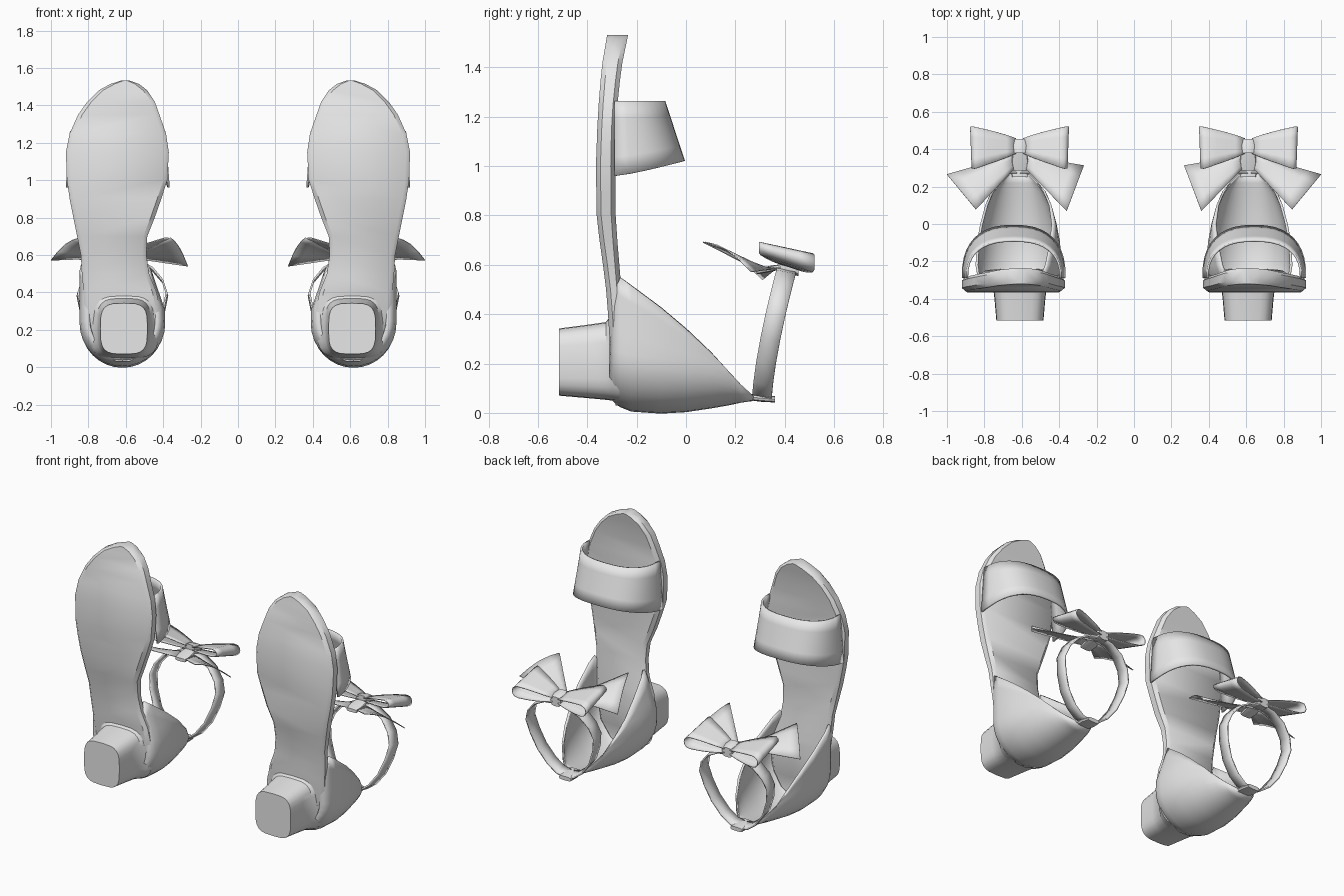
import bpy, bmesh, math
from mathutils import Vector

if "Cube" in bpy.data.objects:
    bpy.data.objects.remove(bpy.data.objects["Cube"])

grey = bpy.data.materials.new("light_grey")
grey.diffuse_color = (0.8, 0.8, 0.8, 1)
grey.use_nodes = True
grey.node_tree.nodes["Principled BSDF"].inputs["Base Color"].default_value = grey.diffuse_color


def interp(table, t):
    """Linear lookup of a row (key, values...) by its first column."""
    if t <= table[0][0]:
        return table[0][1:]
    for a, b in zip(table, table[1:]):
        if t <= b[0]:
            f = (t - a[0]) / (b[0] - a[0])
            return tuple(p + (q - p) * f for p, q in zip(a[1:], b[1:]))
    return table[-1][1:]


def loft(name, rows, closed=False, caps=False, thick=0.0, angle=40):
    """Skin rows of points, optionally thicken, then mirror to make the pair."""
    bm = bmesh.new()
    vs = [[bm.verts.new(p) for p in r] for r in rows]
    n = len(rows[0])
    for a, b in zip(vs, vs[1:]):
        for i in range(n if closed else n - 1):
            j = (i + 1) % n
            bm.faces.new((a[i], a[j], b[j], b[i]))
    if caps:
        bm.faces.new(vs[0])
        bm.faces.new(vs[-1])
    bmesh.ops.recalc_face_normals(bm, faces=bm.faces)
    me = bpy.data.meshes.new(name)
    bm.to_mesh(me)
    bm.free()
    me.materials.append(grey)
    ob = bpy.data.objects.new(name, me)
    bpy.context.collection.objects.link(ob)
    bpy.ops.object.select_all(action='DESELECT')
    ob.select_set(True)
    bpy.context.view_layer.objects.active = ob
    bpy.ops.object.shade_smooth_by_angle(angle=math.radians(angle))
    if thick:
        s = ob.modifiers.new("thickness", 'SOLIDIFY')
        s.thickness, s.offset = thick, 0
    m = ob.modifiers.new("pair", 'MIRROR')
    m.use_mirror_merge = False
    return ob


def spow(v, e):
    return math.copysign(abs(v) ** e, v)


# Sole: outline (z, outer x, inner x) and side curve (z, underside y, footbed y)
outline = [(0.03, -0.67, -0.56), (0.07, -0.73, -0.49), (0.15, -0.79, -0.44),
           (0.3, -0.82, -0.415), (0.4, -0.825, -0.435), (0.5, -0.835, -0.475),
           (0.6, -0.84, -0.49), (0.7, -0.86, -0.485), (0.8, -0.88, -0.445),
           (0.9, -0.90, -0.41), (1.0, -0.915, -0.378), (1.15, -0.92, -0.37),
           (1.25, -0.90, -0.385), (1.35, -0.855, -0.42), (1.42, -0.805, -0.445),
           (1.48, -0.745, -0.485), (1.515, -0.68, -0.53), (1.532, -0.625, -0.58)]
bend = [(0.03, -0.285, -0.24), (0.3, -0.31, -0.25), (0.4, -0.316, -0.255),
        (0.55, -0.328, -0.265), (0.65, -0.345, -0.275), (0.8, -0.362, -0.285),
        (1.0, -0.365, -0.287), (1.2, -0.358, -0.283), (1.4, -0.342, -0.262),
        (1.53, -0.32, -0.235)]
rows = []
for z, xl, xr in outline:
    yf, yb = interp(bend, z)
    i, j = min(0.022, (xr - xl) * 0.3), 0.018
    rows.append([(xl + i, yf, z), (xr - i, yf, z), (xr, yf + j, z), (xr, yb - j, z),
                 (xr - i, yb, z), (xl + i, yb, z), (xl, yb - j, z), (xl, yf + j, z)])
loft("sole", rows, closed=True, caps=True)

# Heel block: rounded square, flaring into the heel seat
rows = []
for y, hw, top, bot in [(-0.515, 0.126, 0.342, 0.07), (-0.4, 0.136, 0.357, 0.06),
                        (-0.325, 0.145, 0.368, 0.053), (-0.30, 0.17, 0.40, 0.05),
                        (-0.27, 0.19, 0.44, 0.045)]:
    cz, hh = (top + bot) / 2, (top - bot) / 2
    rows.append([(-0.61 + hw * spow(math.cos(a), 0.55), y, cz + hh * spow(math.sin(a), 0.55))
                 for a in (math.tau * k / 24 for k in range(24))])
loft("heel", rows, closed=True, caps=True)

# Heel cup: U sections (y, half width, bottom z, rim z)
cup = [(-0.305, 0.175, 0.07, 0.40), (-0.285, 0.205, 0.045, 0.50),
       (-0.265, 0.215, 0.03, 0.548), (-0.22, 0.222, 0.012, 0.515),
       (-0.1, 0.216, 0.004, 0.425), (0.0, 0.197, 0.01, 0.34), (0.1, 0.17, 0.025, 0.245),
       (0.17, 0.14, 0.037, 0.165), (0.22, 0.1, 0.048, 0.11), (0.27, 0.05, 0.055, 0.065)]
rows = []
for y, hw, zb, zt in cup:
    r = min(hw, zt - zb)
    half = [(hw * math.sin(a), zb + r - r * math.cos(a))
            for a in (math.pi / 2 * k / 8 for k in range(9))]
    half += [(hw, zb + r + (zt - zb - r) * k / 4) for k in range(1, 5)]
    left = [(-0.618 - x, y, z) for x, z in reversed(half)]
    right = [(-0.618 + x - max(0, z - 0.3) * 0.34, y, z) for x, z in half[1:]]
    rows.append(left + right)
loft("heel_cup", rows, thick=0.014, angle=60)

# Toe strap: arched band, wider and taller at the instep edge
rows = []
for k in range(5):
    f = k / 4
    row = []
    for s in range(21):
        a = math.pi * s / 20
        lift = math.sin(a)
        low = 0.96 + 0.06 * lift
        row.append((-0.643 + (0.272 - 0.022 * f) * spow(math.cos(a), 0.8),
                    -0.29 + (0.28 - 0.08 * f) * lift ** 0.8,
                    low + (1.263 - low) * f))
    rows.append(row)
loft("toe_strap", rows, thick=0.012)

# Ankle strap: egg-shaped ring leaning backwards
ring = [(0, 0.062), (0.06, 0.075), (0.12, 0.12), (0.18, 0.2), (0.22, 0.3), (0.238, 0.39),
        (0.215, 0.46), (0.16, 0.525), (0.08, 0.567), (0, 0.578)]
ring += [(-x, z) for x, z in reversed(ring[1:-1])]
rows = []
for e in (-1, 0, 1):
    rows.append([(-0.618 + x * (1 + 0.01 * e), 0.308 + 0.1 * ((z - 0.06) / 0.52) ** 1.4 + 0.039 * e,
                  z - 0.008 * e) for x, z in ring])
loft("ankle_strap", rows, closed=True, thick=0.01)


def block(name, y0, y1, z0, z1, hw, d=0.0):
    """Small rounded loop of leather; d raises the far end."""
    rows = []
    for y, k, lift in ((y0, 0.85, 0), ((y0 + y1) / 2, 1, d / 2), (y1, 0.85, d)):
        cz, hh = (z0 + z1) / 2 + lift, (z1 - z0) / 2 * k
        rows.append([(-0.61 + hw * k * spow(math.cos(a), 0.6), y, cz + hh * spow(math.sin(a), 0.6))
                     for a in (math.tau * i / 12 for i in range(12))])
    loft(name, rows, closed=True, caps=True)


block("strap_loop", 0.25, 0.36, 0.05, 0.08, 0.05, -0.01)
block("bow_knot", 0.38, 0.455, 0.57, 0.64, 0.042, -0.02)
block("bow_under_knot", 0.285, 0.385, 0.56, 0.585, 0.044, 0.02)

# Bow loops: folded ribbon fanning out from the knot
for side, label in ((-1, "outer"), (1, "inner")):
    path = [(u, 1) for u in (0.02, 0.07, 0.12, 0.17, 0.22)]
    path += [(0.22 + 0.038 * math.sin(a), math.cos(a)) for a in (0.6, 1.1, 1.57, 2.04, 2.54)]
    path += [(u, -1) for u in (0.22, 0.17, 0.12, 0.07, 0.02)]
    rows = []
    for e in (-1, -0.5, 0, 0.5, 1):
        row = []
        for u, v in path:
            g = min(1, u / 0.24)
            hw = 0.03 + 0.082 * g ** 0.8
            y = 0.418 - 0.01 * g + hw * e
            t = (0.008 + 0.022 * math.sin(g * math.pi / 2)) * (1 + 0.2 * e)
            x = u + (0.004 * e if u > 0.2 else 0)
            row.append((-0.612 + side * x, y, 0.602 + 0.038 * g - 0.27 * (y - 0.41) + v * t))
        rows.append(row)
    loft("bow_loop_" + label, rows, thick=0.005)

# Bow tails: thin curved ribbons; corners are inner back, outer back, outer front, inner front
tails = {"bow_tail_outer": [(-0.65, 0.365, 0.585), (-1.0, 0.265, 0.572),
                            (-0.845, 0.078, 0.692), (-0.635, 0.30, 0.575)],
         "bow_tail_inner": [(-0.575, 0.365, 0.585), (-0.268, 0.312, 0.54),
                            (-0.36, 0.07, 0.692), (-0.585, 0.30, 0.575)]}
for name, corners in tails.items():
    a, b, c, d = map(Vector, corners)
    rows = []
    for i in range(6):
        f = i / 5
        p, q = a.lerp(b, f), d.lerp(c, f)
        rows.append([p.lerp(q, k / 4) + Vector((0, 0, 0.025 * f * math.sin(math.pi * k / 4)))
                     for k in range(5)])
    loft(name, rows, thick=0.005)
